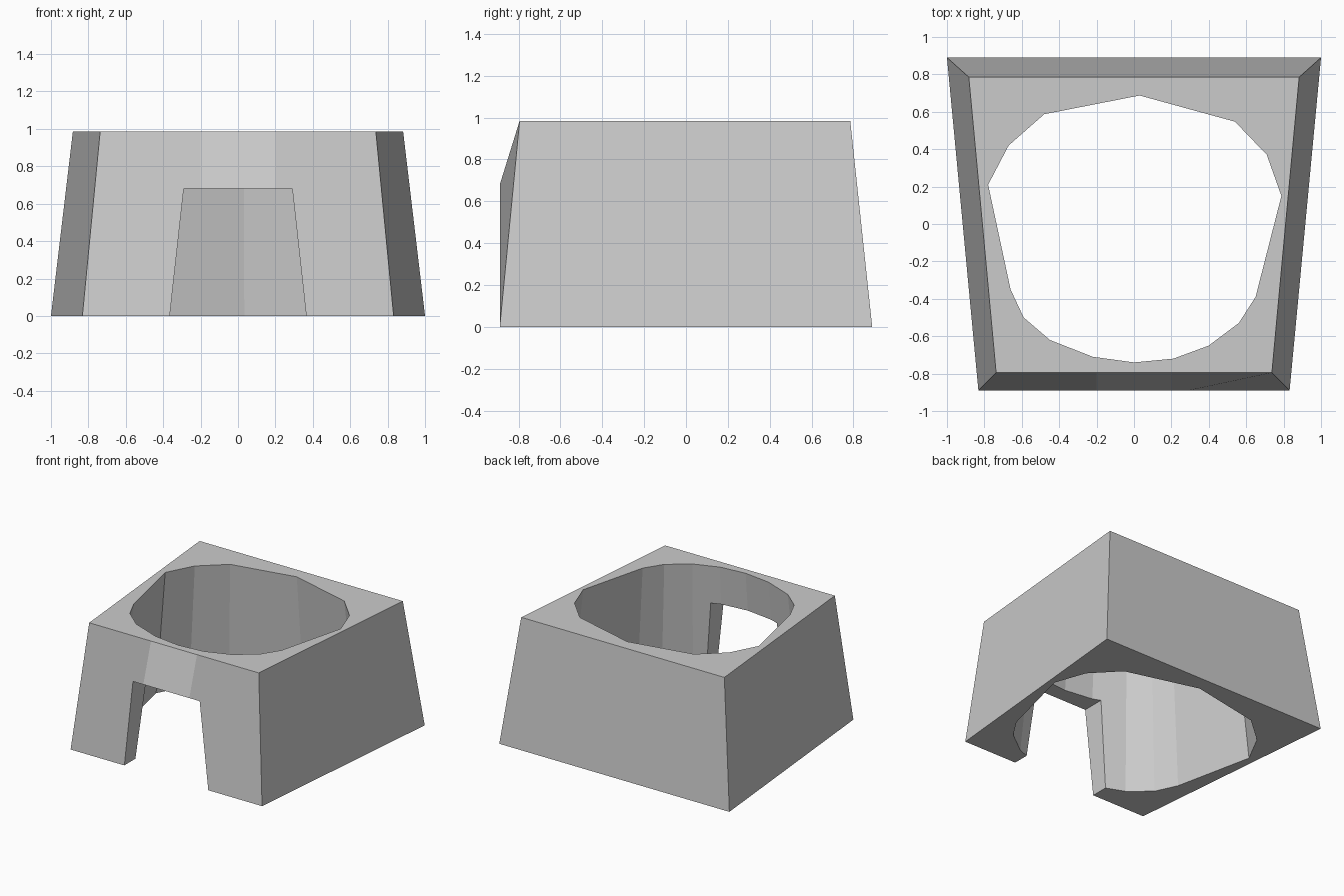
import bpy, bmesh

if "Cube" in bpy.data.objects:
    bpy.data.objects.remove(bpy.data.objects["Cube"])

TOP, DOOR = 0.985, 0.68


def make_object(name, verts, faces):
    mesh = bpy.data.meshes.new(name)
    mesh.from_pydata(verts, [], faces)
    bm = bmesh.new()
    bm.from_mesh(mesh)
    bmesh.ops.recalc_face_normals(bm, faces=bm.faces)
    bm.to_mesh(mesh)
    bm.free()
    obj = bpy.data.objects.new(name, mesh)
    bpy.context.collection.objects.link(obj)
    return obj


def prism(name, lower, upper):
    n = len(lower)
    sides = [(i, (i + 1) % n, n + (i + 1) % n, n + i) for i in range(n)]
    caps = [tuple(range(n))[::-1], tuple(range(n, 2 * n))]
    return make_object(name, lower + upper, sides + caps)


def cut(target, cutter):
    mod = target.modifiers.new(cutter.name, 'BOOLEAN')
    mod.operation = 'DIFFERENCE'
    mod.solver = 'EXACT'
    mod.object = cutter
    bpy.context.view_layer.objects.active = target
    bpy.ops.object.modifier_apply(modifier=mod.name)
    bpy.data.objects.remove(cutter)


# Tapered block: left and right half points, even = left, odd = right
half = [(1.0, 0.89, 0), (0.883, 0.785, TOP),           # back corners
        (0.832, -0.89, 0), (0.737, -0.795, TOP),       # front corners
        (0.365, -0.89, 0), (0.29, -0.89, DOOR),        # door outline
        (0.2, -0.795, TOP), (0.2, -0.89, DOOR)]        # lintel panel
verts = [(s * x, y, z) for x, y, z in half for s in (-1, 1)]
faces = [(0, 1, 3, 2),                                 # back
         (0, 1, 5, 9, 8, 4),                           # underside
         (2, 3, 7, 13, 12, 6),                         # top
         (8, 9, 11, 15, 14, 10),                       # door panel
         (14, 15, 13, 12)]                             # lintel
for s in (0, 1):
    faces += [(0 + s, 2 + s, 6 + s, 4 + s),            # side wall
              (4 + s, 8 + s, 10 + s, 14 + s, 12 + s, 6 + s)]  # front panel
block = make_object("hollow_block", verts, faces)

# Irregular shaft that widens towards the bottom
ring = [(0.03, 0.687), (0.54, 0.547), (0.71, 0.37), (0.788, 0.15), (0.65, -0.39),
        (0.56, -0.53), (0.40, -0.65), (0.21, -0.72), (0, -0.74), (-0.22, -0.71),
        (-0.45, -0.62), (-0.59, -0.50), (-0.66, -0.35), (-0.78, 0.21),
        (-0.67, 0.42), (-0.48, 0.587)]


def shaft_ring(z):
    k = 1.125 - 0.125 * z / TOP
    return [(x * k, y * k, z) for x, y in ring]


cut(block, prism("shaft_cutter", shaft_ring(-0.5), shaft_ring(1.5)))

# Tapered doorway through the front wall
door = [(-0.42, -0.5), (0.42, -0.5), (0.29, DOOR), (-0.29, DOOR)]
cut(block, prism("door_cutter", [(x, -1.2, z) for x, z in door],
                 [(x, -0.3, z) for x, z in door]))
